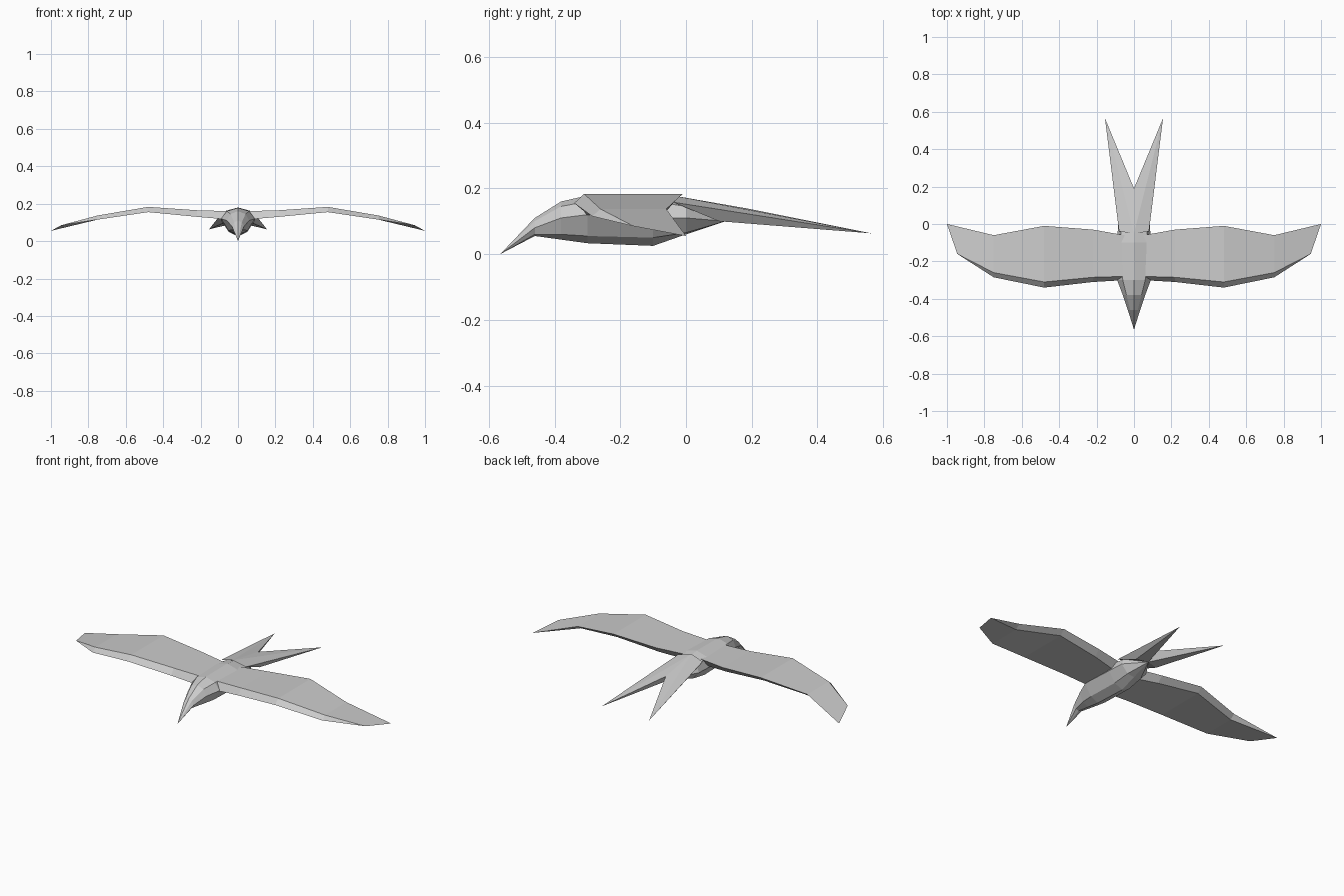
import bpy
import bmesh
from mathutils import Vector

default_cube = bpy.data.objects.get("Cube")
if default_cube:
    bpy.data.objects.remove(default_cube, do_unlink=True)


def make_material(name, colour):
    material = bpy.data.materials.new(name)
    material.use_nodes = True
    material.diffuse_color = colour
    shader = next(n for n in material.node_tree.nodes if n.type == 'BSDF_PRINCIPLED')
    shader.inputs["Base Color"].default_value = colour
    shader.inputs["Roughness"].default_value = 0.8
    return material


plumage = make_material("plumage grey", (0.6, 0.6, 0.6, 1))


def mirrored_part(name, polygons):
    """Make a flat-shaded part from polygons on the left side and their mirror images."""
    bm = bmesh.new()
    for side in (1, -1):
        shared = {}
        for polygon in polygons:
            corners = []
            for x, y, z in polygon:
                key = (x, y, z)
                if key not in shared:
                    shared[key] = bm.verts.new(Vector((x * side, y, z)))
                if shared[key] not in corners:
                    corners.append(shared[key])
            if len(corners) > 2:
                bm.faces.new(corners)
    bmesh.ops.remove_doubles(bm, verts=bm.verts[:], dist=0.0001)
    bmesh.ops.recalc_face_normals(bm, faces=bm.faces[:])
    mesh = bpy.data.meshes.new(name)
    bm.to_mesh(mesh)
    bm.free()
    mesh.materials.append(plumage)
    part = bpy.data.objects.new(name, mesh)
    bpy.context.collection.objects.link(part)
    return part


def loft(sections, closed):
    """Bridge neighbouring sections with quads; repeated points collapse."""
    polygons = []
    for first, second in zip(sections, sections[1:]):
        count = len(first)
        for i in range(count if closed else count - 1):
            j = (i + 1) % count
            polygons.append((first[i], first[j], second[j], second[i]))
    return polygons


def body_ring(y, top, shoulder, flank, chine, keel):
    """Half ring from the back down to the keel."""
    return [(0, y, top), (shoulder[0], y, shoulder[1]), (flank[0], y, flank[1]),
            (chine[0], y, chine[1]), (0, y, keel)]


# Body with head and pointed beak
beak_tip = [(0, -0.565, 0)] * 5
rump = [(0, 0.12, 0.1)] * 5
mirrored_part("body", loft([
    beak_tip,
    body_ring(-0.46, 0.11, (0.02, 0.1), (0.033, 0.08), (0.02, 0.06), 0.055),
    body_ring(-0.38, 0.16, (0.04, 0.145), (0.06, 0.11), (0.04, 0.06), 0.044),
    body_ring(-0.3, 0.178, (0.06, 0.16), (0.09, 0.12), (0.05, 0.055), 0.033),
    body_ring(-0.1, 0.18, (0.07, 0.16), (0.09, 0.11), (0.05, 0.05), 0.025),
    body_ring(0, 0.165, (0.07, 0.145), (0.085, 0.11), (0.045, 0.065), 0.06),
    rump,
], closed=False))


def wing_section(x, front, ridge, back, top, bottom):
    """Slanted section: leading edge, upper ridge, trailing edge, lower edge."""
    return [(x, front, bottom), (x, ridge, top),
            (x, back, top), (x, back - 0.03, bottom)]


# Wings, narrowing to a swept tip
wing_tip_front = (0.945, -0.16, 0.085)
wing_tip = (1, 0, 0.055)
mirrored_part("wings", loft([
    wing_section(0.05, -0.3, -0.28, -0.06, 0.16, 0.115),
    wing_section(0.22, -0.31, -0.285, -0.03, 0.165, 0.13),
    wing_section(0.48, -0.34, -0.31, -0.01, 0.183, 0.155),
    wing_section(0.75, -0.285, -0.26, -0.06, 0.137, 0.115),
    [wing_tip_front, wing_tip_front, wing_tip, wing_tip],
], closed=True))

# Forked tail
root_top = (0, -0.05, 0.18)
root_side = (0.08, -0.04, 0.158)
root_low = (0.07, 0.1, 0.1)
root_keel = (0, 0.12, 0.1)
notch = (0, 0.19, 0.138)
fork_tip = (0.155, 0.565, 0.063)
mirrored_part("tail", [
    (root_top, root_side, fork_tip),
    (root_top, fork_tip, notch),
    (root_side, root_low, fork_tip),
    (root_low, root_keel, fork_tip),
    (root_keel, notch, fork_tip),
    (root_top, root_keel, root_low, root_side),
])
